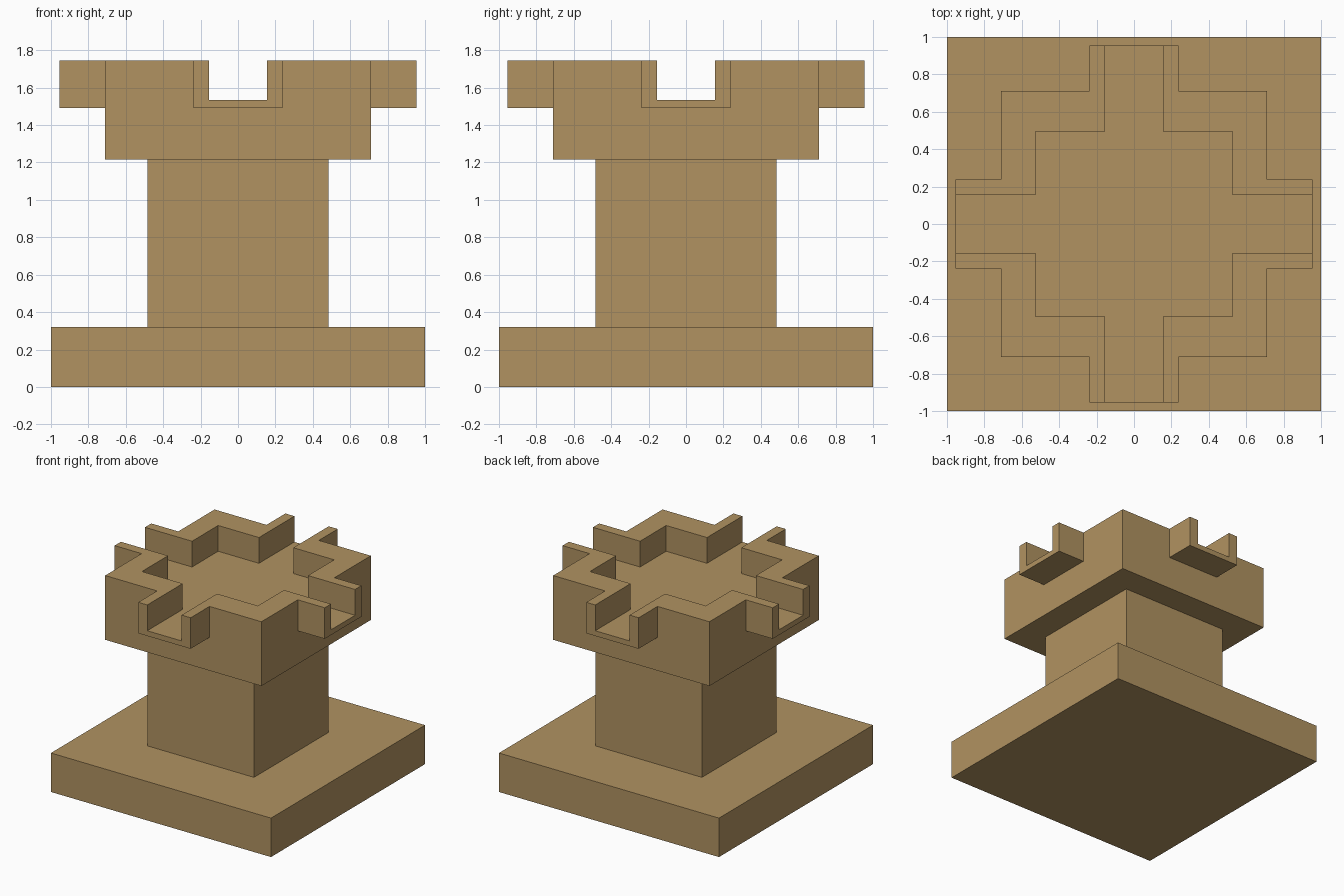
import bpy, bmesh

if "Cube" in bpy.data.objects:
    bpy.data.objects.remove(bpy.data.objects["Cube"])

stone = bpy.data.materials.new("tan_stone")
stone.diffuse_color = (0.44, 0.29, 0.12, 1.0)
stone.use_nodes = True
stone.node_tree.nodes["Principled BSDF"].inputs["Base Color"].default_value = stone.diffuse_color


def prism(name, quadrant, z0, z1):
    """Extrude an outline given for the +x +y quadrant and mirrored into all four."""
    back = quadrant[::-1]
    outline = (list(quadrant)
               + [(-x, y) for x, y in back]
               + [(-x, -y) for x, y in quadrant]
               + [(x, -y) for x, y in back])
    bm = bmesh.new()
    face = bm.faces.new([bm.verts.new((x, y, z0)) for x, y in outline])
    ext = bmesh.ops.extrude_face_region(bm, geom=[face], use_keep_orig=True)
    for v in ext["geom"]:
        if isinstance(v, bmesh.types.BMVert):
            v.co.z = z1
    bmesh.ops.recalc_face_normals(bm, faces=bm.faces)
    mesh = bpy.data.meshes.new(name)
    bm.to_mesh(mesh)
    bm.free()
    mesh.materials.append(stone)
    obj = bpy.data.objects.new(name, mesh)
    bpy.context.collection.objects.link(obj)
    return obj


def boolean(target, helper, operation):
    mod = target.modifiers.new(helper.name, 'BOOLEAN')
    mod.operation = operation
    mod.solver = 'EXACT'
    mod.object = helper
    helper.hide_render = True
    helper.hide_set(True)
    helper.display_type = 'WIRE'


TOP = 1.745

# Square base slab and pillar
prism("base", [(1.0, 1.0)], 0.0, 0.32)
prism("pillar", [(0.485, 0.485)], 0.32, 1.217)

# Basin block with four spouts
basin = prism("basin", [(0.71, 0.71)], 1.217, TOP)
spouts = prism("spout_helper", [(0.955, 0.238), (0.238, 0.238), (0.238, 0.955)], 1.49, TOP)
boolean(basin, spouts, 'UNION')

# Hollow of the basin, running out through the spouts
w = 0.156
hollow = prism("hollow_cutter",
               [(1.2, w), (0.527, w), (0.527, 0.495), (w, 0.495), (w, 1.2)],
               1.533, 1.95)
boolean(basin, hollow, 'DIFFERENCE')
